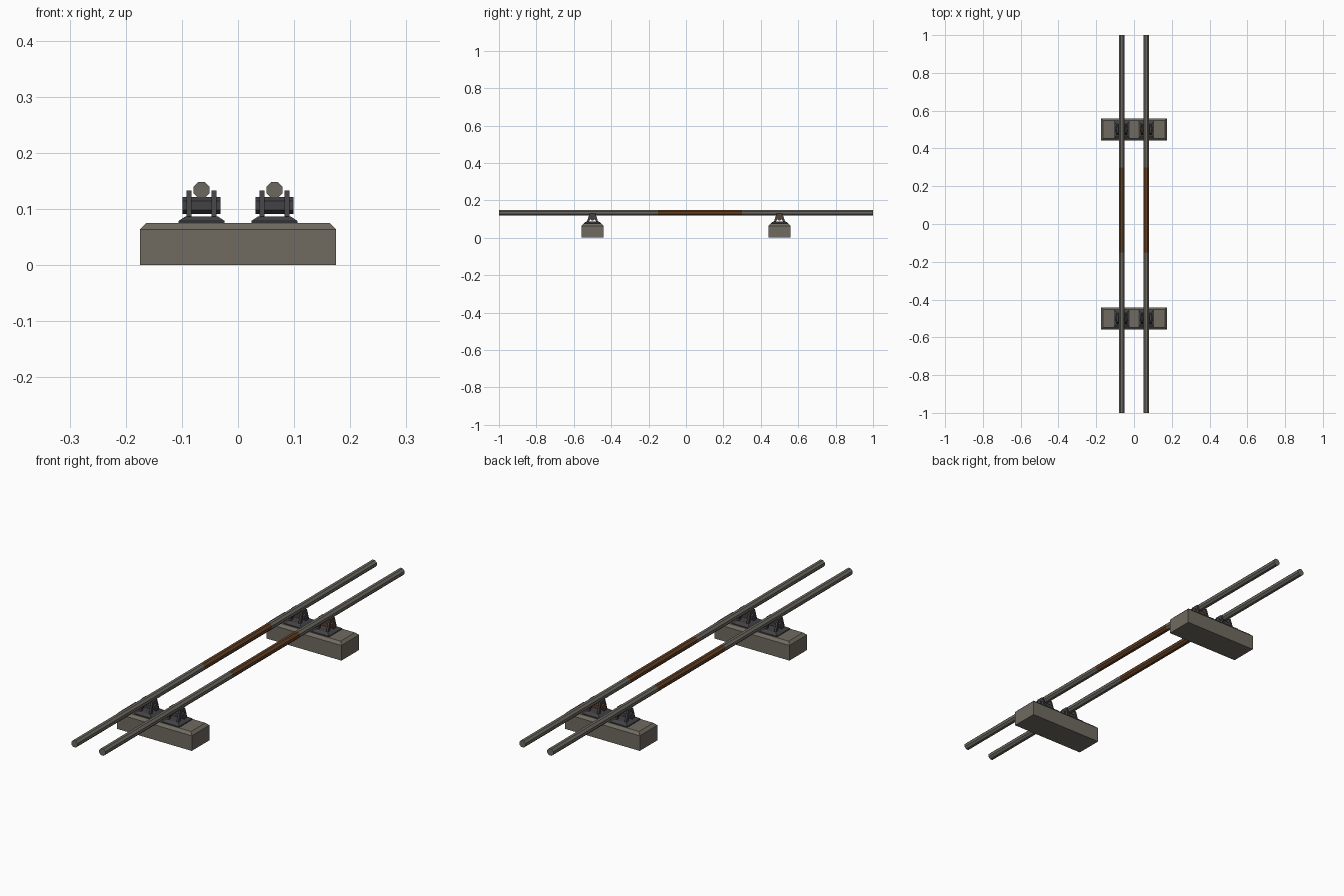
import bpy, bmesh, math
from mathutils import Matrix

cube = bpy.data.objects.get("Cube")
if cube:
    bpy.data.objects.remove(cube, do_unlink=True)


def material(name, rgb):
    m = bpy.data.materials.new(name)
    m.use_nodes = True
    m.diffuse_color = (*rgb, 1)
    m.node_tree.nodes["Principled BSDF"].inputs["Base Color"].default_value = (*rgb, 1)
    return m


CONCRETE = material("concrete", (0.16, 0.145, 0.12))
STEEL = material("pipe steel", (0.15, 0.14, 0.12))
DARK = material("dark iron", (0.055, 0.055, 0.06))
RUST = material("rust", (0.12, 0.05, 0.018))


def finish(name, bm, *mats):
    bmesh.ops.recalc_face_normals(bm, faces=bm.faces)
    mesh = bpy.data.meshes.new(name)
    bm.to_mesh(mesh)
    bm.free()
    for m in mats:
        mesh.materials.append(m)
    ob = bpy.data.objects.new(name, mesh)
    bpy.context.collection.objects.link(ob)
    return ob


def frustum(bm, x, y, levels):
    """Stacked rectangles, each level being (half width, half depth, z)."""
    rings = [[bm.verts.new((x + sx * w, y + sy * d, z))
              for sx, sy in ((-1, -1), (1, -1), (1, 1), (-1, 1))] for w, d, z in levels]
    bm.faces.new(rings[0][::-1])
    bm.faces.new(rings[-1])
    for a, b in zip(rings, rings[1:]):
        for i in range(4):
            j = (i + 1) % 4
            bm.faces.new((a[i], a[j], b[j], b[i]))


def rod(bm, sides, radius, length, axis, centre, turn=0):
    rot = Matrix.Rotation(math.pi / 2, 4, axis) @ Matrix.Rotation(turn, 4, "Z")
    bmesh.ops.create_cone(bm, cap_ends=True, segments=sides, radius1=radius, radius2=radius,
                          depth=length, matrix=Matrix.Translation(centre) @ rot)


def extrude_x(bm, outline, x, width):
    """Flat plate from a (y, z) outline."""
    face = bm.faces.new([bm.verts.new((x - width / 2, y, z)) for y, z in outline])
    new = bmesh.ops.extrude_face_region(bm, geom=[face])["geom"]
    bmesh.ops.translate(bm, verts=[v for v in new if isinstance(v, bmesh.types.BMVert)],
                        vec=(width, 0, 0))


def pipe(name, x):
    bm = bmesh.new()
    rod(bm, 8, 0.0155, 2, "X", (x, 0, 0.134), math.pi / 8)
    for cut in (-0.15, 0.3):
        bmesh.ops.bisect_plane(bm, geom=bm.verts[:] + bm.edges[:] + bm.faces[:],
                               plane_co=(0, cut, 0), plane_no=(0, 1, 0))
    for f in bm.faces:
        f.material_index = int(-0.15 < f.calc_center_median().y < 0.3)
    finish(name, bm, STEEL, RUST)


def saddle(name, x, y, roller_colour):
    # Tapered foot plate
    bm = bmesh.new()
    frustum(bm, x, y, [(0.041, 0.045, 0.075), (0.041, 0.045, 0.079), (0.029, 0.033, 0.087)])
    finish(name + "_foot", bm, DARK)
    # A-shaped side frames
    bm = bmesh.new()
    half = [(0.03, 0.085), (0.015, 0.133)]
    inner = [(0.008, 0.112), (0.019, 0.085)]
    outline = [(y + a, z) for a, z in half] + [(y - a, z) for a, z in half[::-1]] \
        + [(y - a, z) for a, z in inner[::-1]] + [(y + a, z) for a, z in inner]
    for side in (-1, 1):
        extrude_x(bm, outline, x + side * 0.0225, 0.009)
    finish(name + "_frames", bm, DARK)
    # Roller under the pipe
    bm = bmesh.new()
    rod(bm, 6, 0.0155, 0.068, "Y", (x, y, 0.1065), math.pi / 2)
    finish(name + "_roller", bm, roller_colour)


for side, x in (("left", 0.065), ("right", -0.065)):
    pipe(side + "_pipe", x)

for end, y in (("front", -0.5), ("back", 0.5)):
    bm = bmesh.new()
    frustum(bm, 0, y, [(0.175, 0.059, 0), (0.175, 0.059, 0.064), (0.164, 0.048, 0.075)])
    finish(end + "_sleeper", bm, CONCRETE)
    for side, x in (("left", 0.065), ("right", -0.065)):
        rusty = end == "back" and side == "left"
        saddle(f"{end}_{side}_saddle", x, y, RUST if rusty else DARK)
